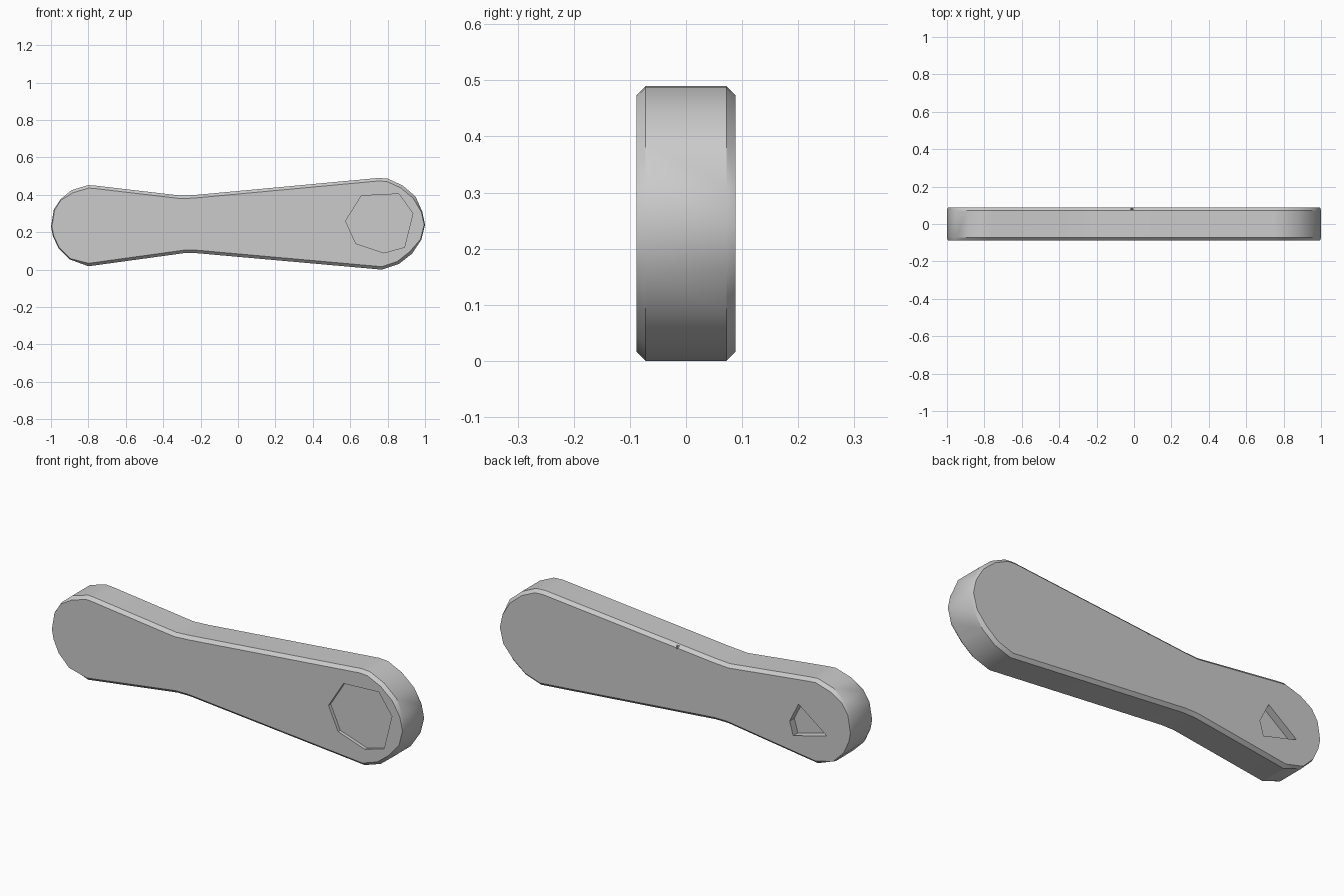
import bpy, bmesh, math
from mathutils import Vector

cube = bpy.data.objects.get("Cube")
if cube:
    bpy.data.objects.remove(cube, do_unlink=True)

grey = bpy.data.materials.new("light grey")
grey.use_nodes = True
colour = (0.6, 0.6, 0.6, 1)
grey.diffuse_color = colour
grey.node_tree.nodes["Principled BSDF"].inputs["Base Color"].default_value = colour

HALF = 0.088
CHAMFER = 0.016


def loft(name, rings):
    """Closed solid through rings of equal point count."""
    bm = bmesh.new()
    loops = [[bm.verts.new(p) for p in ring] for ring in rings]
    n = len(loops[0])
    for a, b in zip(loops, loops[1:]):
        for i in range(n):
            j = (i + 1) % n
            bm.faces.new((a[i], a[j], b[j], b[i]))
    bm.faces.new(loops[0])
    bm.faces.new(loops[-1])
    bmesh.ops.recalc_face_normals(bm, faces=bm.faces)
    mesh = bpy.data.meshes.new(name)
    bm.to_mesh(mesh)
    bm.free()
    obj = bpy.data.objects.new(name, mesh)
    bpy.context.collection.objects.link(obj)
    mesh.materials.append(grey)
    return obj


def at_depth(points, y):
    return [(x, y, z) for x, z in points]


def inset(points):
    """Pull a clockwise outline inward, less around the rounded tips."""
    result = []
    n = len(points)
    for i, p in enumerate(points):
        a = (Vector(p) - Vector(points[i - 1])).normalized()
        b = (Vector(points[(i + 1) % n]) - Vector(p)).normalized()
        normal = Vector((a.y + b.y, -a.x - b.x)).normalized()
        width = CHAMFER if -0.9 < p[0] < 0.97 else 0.005
        result.append(tuple(Vector(p) + normal * width))
    return result


# Lever body, waisted with two rounded ends
outline = [
    (-1, 0.23), (-0.985, 0.32), (-0.95, 0.375), (-0.89, 0.425), (-0.8, 0.452),
    (-0.76, 0.449), (-0.3, 0.395), (-0.22, 0.4), (0.75, 0.49), (0.8, 0.487),
    (0.88, 0.45), (0.95, 0.39), (0.985, 0.31), (1, 0.24), (0.98, 0.16),
    (0.93, 0.085), (0.86, 0.03), (0.77, 0), (-0.22, 0.088), (-0.29, 0.088),
    (-0.8, 0.018), (-0.9, 0.055), (-0.96, 0.115), (-0.99, 0.18)]
inner = inset(outline)
edge = HALF - CHAMFER
body = loft("lever_body", [at_depth(inner, -HALF), at_depth(outline, -edge),
                           at_depth(outline, edge), at_depth(inner, HALF)])

# Recess cutters: shallow seat in front, small pocket and edge nick behind
seat = [(0.575, 0.26), (0.66, 0.395), (0.86, 0.405), (0.935, 0.3),
        (0.89, 0.12), (0.78, 0.09), (0.63, 0.14)]
pocket = [(-0.7, 0.3), (-0.65, 0.2), (-0.67, 0.13), (-0.86, 0.18)]
nick = [(-0.04, 0.45), (0.01, 0.45), (-0.01, 0.395)]
cutters = [
    loft("seat_cutter", [at_depth(seat, -0.2), at_depth(seat, -0.07)]),
    loft("pocket_cutter", [at_depth(pocket, 0.05), at_depth(pocket, 0.2)]),
    loft("nick_cutter", [at_depth(nick, 0.078), at_depth(nick, 0.2)])]
for cutter in cutters:
    cutter.hide_render = True
    cutter.hide_viewport = True
    cut = body.modifiers.new(cutter.name, "BOOLEAN")
    cut.operation = "DIFFERENCE"
    cut.solver = "EXACT"
    cut.object = cutter

# Apply the cuts, then remove the helpers
bpy.context.view_layer.update()
graph = bpy.context.evaluated_depsgraph_get()
mesh = bpy.data.meshes.new_from_object(body.evaluated_get(graph))
body.modifiers.clear()
body.data = mesh
for cutter in cutters:
    bpy.data.objects.remove(cutter, do_unlink=True)

bpy.ops.object.select_all(action="DESELECT")
body.select_set(True)
bpy.context.view_layer.objects.active = body
bpy.ops.object.shade_smooth_by_angle(angle=math.radians(28))
